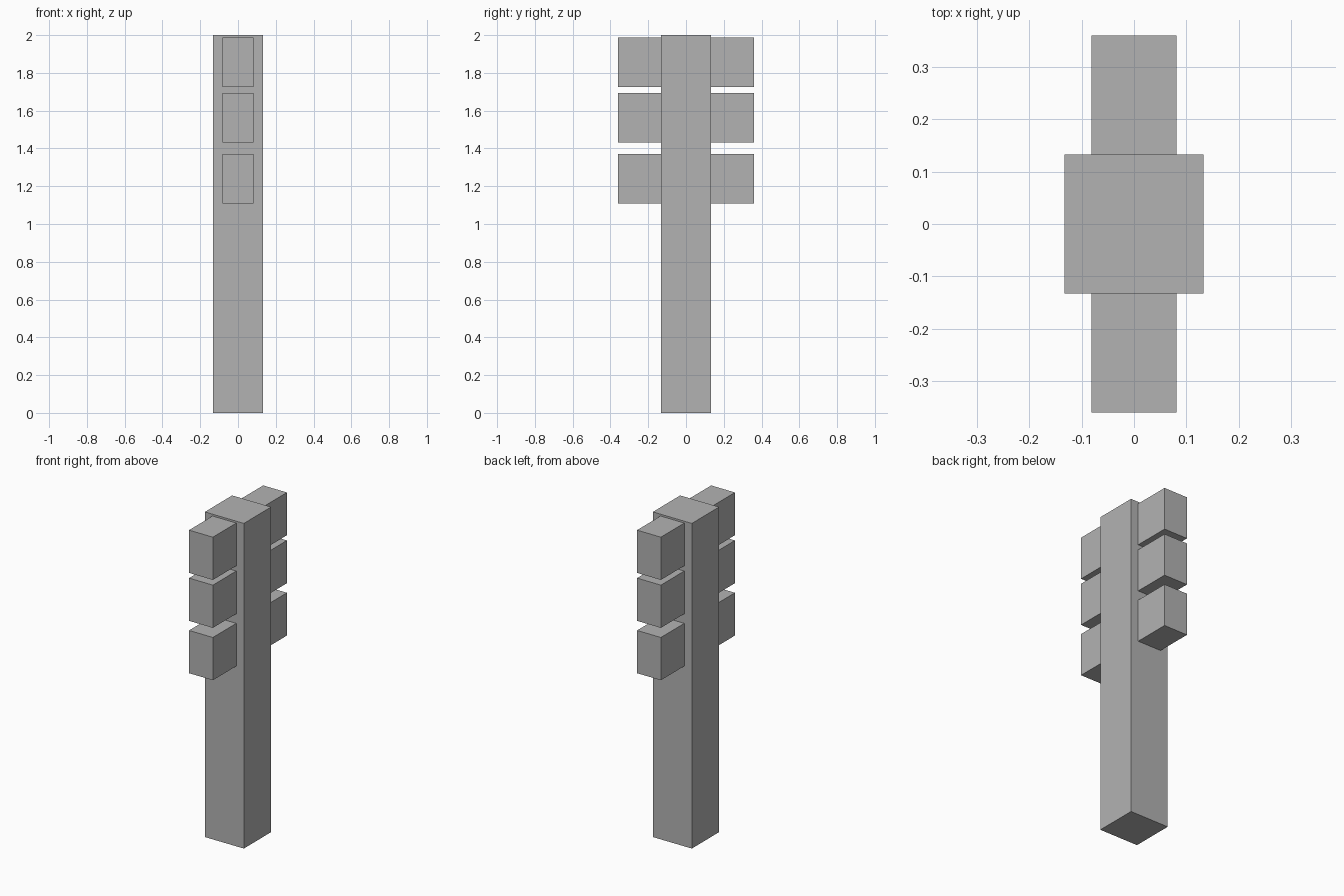
import bpy

# Remove the default cube
default = bpy.data.objects.get("Cube")
if default:
    bpy.data.objects.remove(default, do_unlink=True)

# Single grey material
grey = bpy.data.materials.new("plain grey")
grey.use_nodes = True
colour = (0.45, 0.45, 0.45, 1.0)
grey.diffuse_color = colour
grey.node_tree.nodes["Principled BSDF"].inputs["Base Color"].default_value = colour


def add_box(name, size, centre):
    """Add a flat-shaded box of the given full size."""
    bpy.ops.mesh.primitive_cube_add(size=1, location=centre)
    box = bpy.context.object
    box.name = name
    box.scale = size
    bpy.ops.object.transform_apply(location=False, rotation=False, scale=True)
    box.data.materials.append(grey)
    return box


# Square post
POST = 0.265
add_box("post", (POST, POST, 2.0), (0, 0, 1.0))

# Signal boxes, stacked on the front and back of the post
REACH, WIDTH, HEIGHT = 0.36, 0.162, 0.263
depth = REACH - POST / 2
levels = {"lower": 1.24, "middle": 1.562, "upper": 1.857}
for side, sign in (("front", -1), ("back", 1)):
    for level, z in levels.items():
        y = sign * (POST / 2 + depth / 2)
        add_box(f"{side}_{level}_box", (WIDTH, depth, HEIGHT), (0, y, z))
